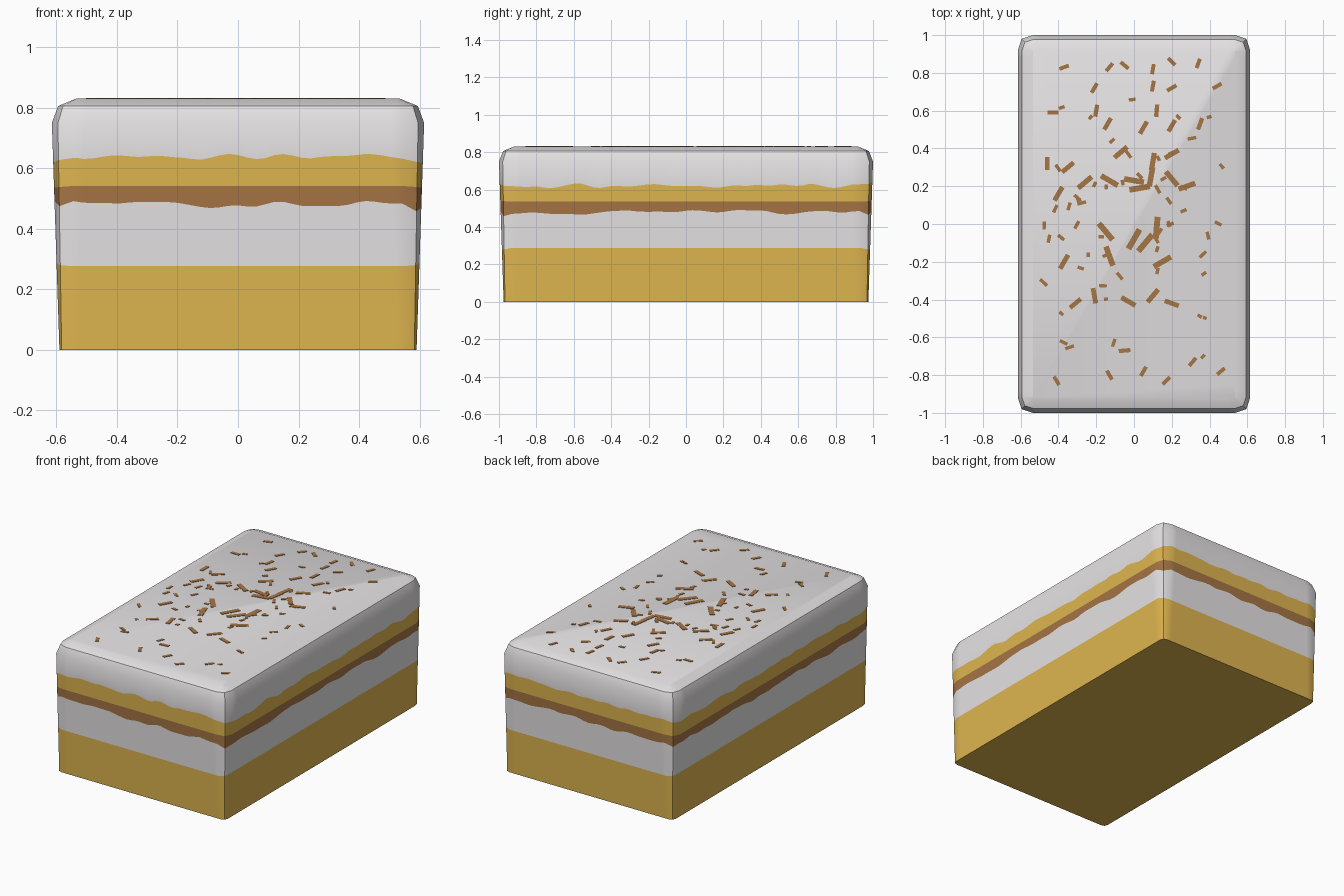
import bpy, bmesh, math, random
from mathutils import Matrix

if "Cube" in bpy.data.objects:
    bpy.data.objects.remove(bpy.data.objects["Cube"])

random.seed(7)


def material(name, rgb):
    m = bpy.data.materials.new(name)
    m.diffuse_color = (*rgb, 1)
    m.use_nodes = True
    m.node_tree.nodes["Principled BSDF"].inputs["Base Color"].default_value = m.diffuse_color
    return m


sponge = material("golden sponge", (0.74, 0.465, 0.08))
cream = material("pale cream", (0.79, 0.765, 0.775))
cocoa = material("cocoa brown", (0.38, 0.18, 0.06))

NX, NY = 36, 56      # side subdivisions
TOP = 0.83


def outline(hx, hy, c):
    """Rounded rectangle as (x, y, kind); kind is 'end', 'side' or 'corner'."""
    q = 0.25 * c
    pts = []

    def run(a, b, n, kind):
        for i in range(n + 1):
            t = i / n
            pts.append((a[0] + (b[0] - a[0]) * t, a[1] + (b[1] - a[1]) * t, kind))

    run((-hx + c, -hy), (hx - c, -hy), NX, "end")
    pts.append((hx - q, -hy + q, "corner"))
    run((hx, -hy + c), (hx, hy - c), NY, "side")
    pts.append((hx - q, hy - q, "corner"))
    run((hx - c, hy), (-hx + c, hy), NX, "end")
    pts.append((-hx + q, hy - q, "corner"))
    run((-hx, hy - c), (-hx, -hy + c), NY, "side")
    pts.append((-hx + q, -hy + q, "corner"))
    return pts


def wall(z):
    """Half sizes and corner cut of the slightly flared wall at height z."""
    t = z / 0.75
    return 0.59 + 0.025 * t, 0.975 + 0.025 * t, 0.03 + 0.05 * t


def wavy(n, amp):
    """Smoothed closed random line."""
    r = [random.uniform(-1, 1) for _ in range(n)]
    return [amp * (r[i - 2] + 2 * r[i - 1] + 2 * r[i] + r[(i + 1) % n]) / 3
            for i in range(n)]


# Cake block: stacked rings, one colour for each band
bm = bmesh.new()
count = len(outline(1, 1, 0.1))
rings = []
# height on the ends, height on the sides, height at corners, waviness
for end, side, corner, amp in ((0, 0, 0, 0), (0.277, 0.288, 0.28, 0),
                               (0.482, 0.48, 0.462, 0.009),
                               (0.542, 0.536, 0.538, 0),
                               (0.637, 0.62, 0.624, 0.009), (0.75, 0.75, 0.75, 0)):
    noise = wavy(count, amp)
    level = {"end": end, "side": side, "corner": corner}
    ring = []
    for i, (_, _, kind) in enumerate(outline(1, 1, 0.1)):
        z = level[kind] + noise[i]
        x, y, _ = outline(*wall(z))[i]
        ring.append(bm.verts.new((x, y, z)))
    rings.append(ring)
# rounded shoulder
for hx, hy, c, z in ((0.594, 0.978, 0.064, 0.806), (0.535, 0.92, 0.006, TOP)):
    rings.append([bm.verts.new((x, y, z)) for x, y, _ in outline(hx, hy, c)])

band_slots = (0, 1, 2, 0, 1, 1, 1)
for k, slot in enumerate(band_slots):
    a, b = rings[k], rings[k + 1]
    for i in range(count):
        j = (i + 1) % count
        bm.faces.new((a[i], a[j], b[j], b[i])).material_index = slot
bm.faces.new(rings[-1]).material_index = 1
bm.faces.new(list(reversed(rings[0]))).material_index = 0


def finish(name, bm, mats):
    mesh = bpy.data.meshes.new(name)
    bm.to_mesh(mesh)
    bm.free()
    for m in mats:
        mesh.materials.append(m)
    ob = bpy.data.objects.new(name, mesh)
    bpy.context.collection.objects.link(ob)
    return ob


cake = finish("layered_cake", bm, (sponge, cream, cocoa))
bpy.context.view_layer.objects.active = cake
cake.select_set(True)
bpy.ops.object.shade_smooth_by_angle(angle=math.radians(30))

# Cocoa flecks on top: x, y, angle of the larger ones
flecks = [(-.37, .83, 20), (-.13, .83, 50), (-.05, .84, -40), (.1, .82, 80),
          (.2, .86, -45), (.34, .85, 70), (-.21, .72, 60), (.1, .73, 80),
          (.2, .72, 30), (.44, .73, 30), (-.43, .59, 0), (-.2, .6, 80),
          (-.14, .53, 60), (.12, .6, 85), (.05, .51, 60), (.2, .52, 60),
          (.35, .53, 70), (-.46, .32, 90), (-.35, .3, 40), (-.07, .38, 40),
          (.1, .33, 80), (.2, .37, 30), (-.26, .22, 40), (-.13, .23, -30),
          (0, .23, -10), (.03, .19, 10), (.09, .25, 80), (.2, .24, -50),
          (.28, .2, 20), (-.4, .16, 60), (-.15, -.04, -50), (-.13, -.17, -70),
          (0, -.08, 60), (.12, -.02, 85), (.06, -.1, 50), (.15, -.2, 30),
          (-.21, -.38, -80), (-.37, -.2, 60), (-.31, -.42, 40), (-.03, -.41, -30),
          (.1, -.38, 50), (.2, -.42, -20), (-.05, -.67, 5), (.05, -.78, 60),
          (.31, -.73, 50), (-.13, -.8, -60), (.46, -.78, 40), (-.41, -.83, -60),
          (.17, -.83, 45)]
bm = bmesh.new()


def fleck(x, y, deg, length, width):
    m = (Matrix.Translation((x, y, TOP)) @ Matrix.Rotation(math.radians(deg), 4, "Z")
         @ Matrix.Diagonal((length, width, 0.005, 1)))
    bmesh.ops.create_cube(bm, size=1, matrix=m)


for x, y, deg in flecks:
    near = math.exp(-4 * (x * x + y * y))
    fleck(x, y, deg, 0.05 + 0.07 * near, 0.02 + 0.012 * near)
# smaller scattered crumbs
for _ in range(55):
    fleck(random.uniform(-0.48, 0.48), random.triangular(-0.85, 0.85, 0),
          random.uniform(0, 180), random.uniform(0.02, 0.05), 0.018)
finish("cocoa_flecks", bm, (cocoa,))
